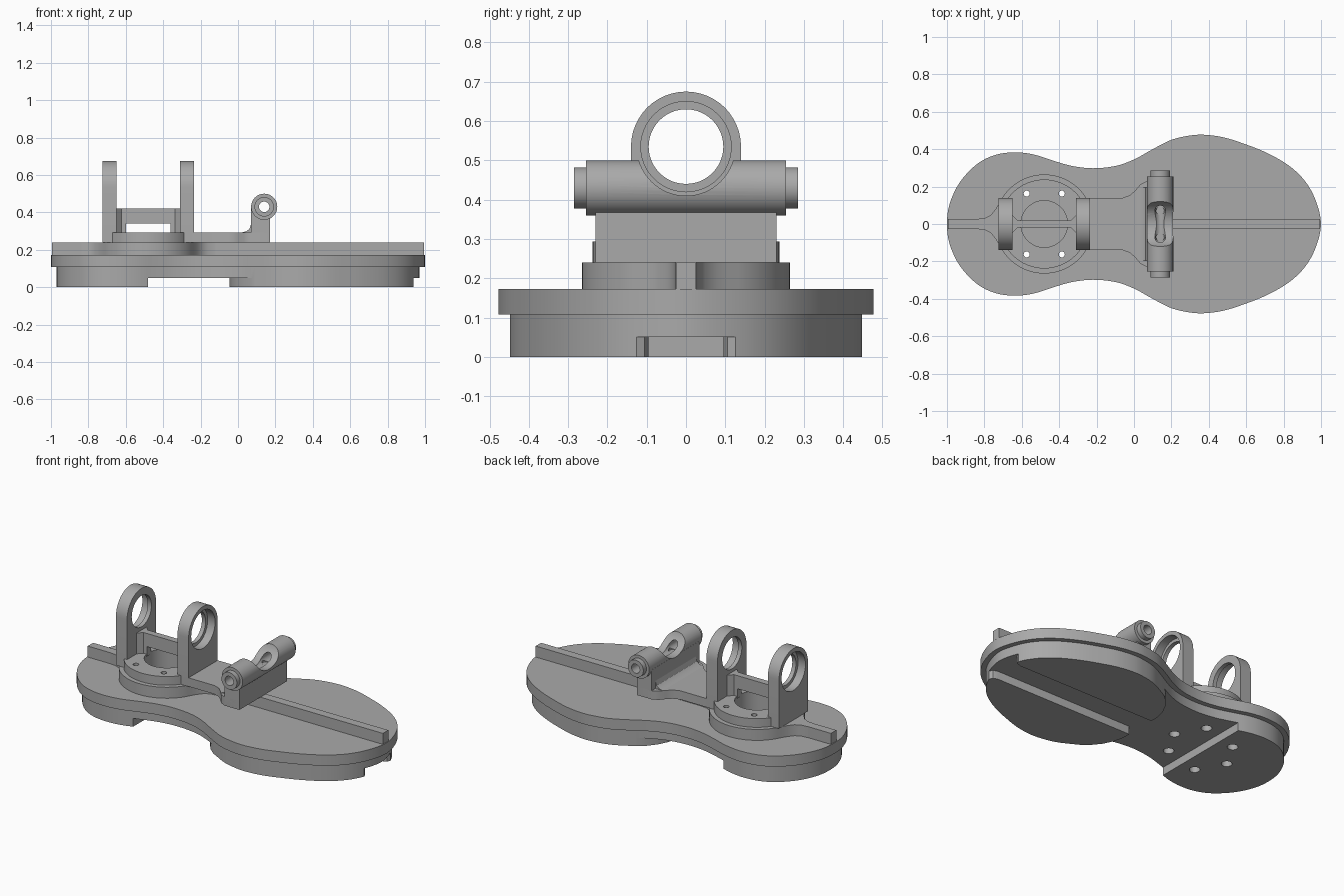
import bpy, bmesh, math
from mathutils import Vector

if "Cube" in bpy.data.objects:
    bpy.data.objects.remove(bpy.data.objects["Cube"])

grey = bpy.data.materials.new("grey")
grey.diffuse_color = (0.40, 0.40, 0.40, 1)
grey.use_nodes = True
grey.node_tree.nodes["Principled BSDF"].inputs["Base Color"].default_value = grey.diffuse_color


def prism(name, pts, a, b, axis='z'):
    """Extrude a 2D profile from a to b: z uses (x, y), x uses (y, z), y uses (x, z)."""
    place = {'z': lambda p, q, h: (p, q, h),
             'x': lambda p, q, h: (h, p, q),
             'y': lambda p, q, h: (p, h, q)}[axis]
    bm = bmesh.new()
    lo = [bm.verts.new(place(p, q, a)) for p, q in pts]
    hi = [bm.verts.new(place(p, q, b)) for p, q in pts]
    bm.faces.new(lo)
    bm.faces.new(hi)
    for i in range(len(pts)):
        j = (i + 1) % len(pts)
        bm.faces.new((lo[i], lo[j], hi[j], hi[i]))
    bmesh.ops.recalc_face_normals(bm, faces=bm.faces)
    me = bpy.data.meshes.new(name)
    bm.to_mesh(me)
    bm.free()
    ob = bpy.data.objects.new(name, me)
    bpy.context.collection.objects.link(ob)
    me.materials.append(grey)
    return ob


def circle(cx, cy, r, n=48):
    return [(cx + r * math.cos(2 * math.pi * i / n), cy + r * math.sin(2 * math.pi * i / n))
            for i in range(n)]


def rect(x0, x1, y0, y1):
    return [(x0, y0), (x1, y0), (x1, y1), (x0, y1)]


def combine(ob, others, op='DIFFERENCE'):
    """Apply booleans and remove the helper objects."""
    bpy.context.view_layer.objects.active = ob
    for o in others:
        m = ob.modifiers.new("cut", 'BOOLEAN')
        m.operation, m.solver, m.object = op, 'EXACT', o
        bpy.ops.object.modifier_apply(modifier=m.name)
        bpy.data.objects.remove(o)
    return ob


def mirrored(half):
    """Close a half outline (y >= 0) with its mirror image."""
    return half + [(x, -y) for x, y in reversed(half) if y > 1e-4]


def spline(pts, steps=4):
    """Smooth curve through the outline points, mirrored at both ends."""
    p = [Vector(q) for q in pts]
    p = [Vector((p[1].x, -p[1].y))] + p + [Vector((p[-2].x, -p[-2].y))]
    out = []
    for i in range(1, len(p) - 2):
        a, b, c, d = p[i - 1:i + 3]
        for s in range(steps):
            t = s / steps
            out.append(0.5 * (2 * b + (c - a) * t + (2 * a - 5 * b + 4 * c - d) * t * t
                              + (3 * b - a - 3 * c + d) * t ** 3))
    return out + [p[-2]]


def inset(pts, d):
    out = []
    for i, p in enumerate(pts):
        t = (pts[(i + 1) % len(pts)] - pts[i - 1]).normalized()
        out.append(p + Vector((t.y, -t.x)) * d)
    return out


# Sole outline
half = [(-1, 0), (-.985, .11), (-.93, .225), (-.84, .32), (-.74, .37), (-.63, .383), (-.53, .37),
        (-.43, .338), (-.33, .31), (-.22, .298), (-.1, .31), (0, .345), (.1, .40), (.2, .45),
        (.3, .473), (.38, .477), (.48, .463), (.58, .432), (.7, .385), (.82, .318), (.91, .235),
        (.97, .13), (1, 0)]
outline = [Vector(q) for q in mirrored([tuple(v) for v in spline(half)])]
PX = -0.48  # centre of the pivot
bolts = [(PX + .188 * math.cos(k * math.pi / 3), .188 * math.sin(k * math.pi / 3)) for k in range(6)]


def bolt_cutters(r, a, b):
    return [prism("bolt_cutter", circle(x, y, r, 20), a, b) for x, y in bolts]


upper = prism("upper_sole", [tuple(v) for v in outline], .108, .173)
combine(upper, bolt_cutters(.016, .05, .25))

# Tread layer: raised heel and two forefoot pads split by a channel
tread = prism("tread", [tuple(v) for v in inset(outline, .03)], 0, .108)
gap = [(-.48, .6), (.13, .6), (.1, .372), (.04, .32), (0, .27), (-.03, .21), (-.045, .15),
       (-.045, .095), (.9, .095), (.93, .105), (.945, .14), (1.1, .14)]
combine(tread, [prism("channel_cutter", mirrored(gap), -.1, .05)] + bolt_cutters(.03, -.1, .2))

# Centre rib on both sides of the pivot
for name, x0, x1 in (("heel_rib", -.995, -.70), ("toe_rib", -.26, .995)):
    prism(name, rect(x0, x1, -.026, .026), .173, .24)

# Round pivot pad, flared into the rib
pad_half = [(-.84, 0), (-.84, .027), (-.80, .031), (-.765, .048), (-.74, .08)]
pad_half += [(PX + .265 * math.cos(a), .265 * math.sin(a))
             for a in (math.radians(156 - 6 * i) for i in range(23))]
pad_half += [(-.22, .08), (-.195, .048), (-.16, .031), (-.12, .027), (-.12, 0)]
pad = prism("pivot_pad", mirrored(pad_half), .173, .24)
combine(pad, [prism("bore_cutter", circle(PX, 0, .125), .1, .3)] + bolt_cutters(.016, .1, .3))

# Bracket base: flange with a neck that widens toward the barrel
flange = prism("flange", circle(PX, 0, .238, 64), .24, .293)
neck = [(-.34, 0), (-.34, .14), (-.06, .14), (-.02, .155), (.01, .183), (.035, .213), (.07, .23),
        (.17, .23), (.17, 0)]
combine(flange, [prism("neck", mirrored(neck), .24, .293)], 'UNION')
combine(flange, [prism("bore_cutter", circle(PX, 0, .125), .1, .4)] + bolt_cutters(.016, .1, .4))

# Two ears with a stepped ring bore
EZ = .535
for name, x0, x1, out in (("heel_ear", -.725, -.65, -1), ("toe_ear", -.31, -.235, 1)):
    prof = [(-.14, .24), (.14, .24)] + [(.14 * math.cos(math.pi * i / 24),
                                        EZ + .14 * math.sin(math.pi * i / 24)) for i in range(25)]
    ear = prism(name, prof, x0, x1, 'x')
    c0, c1 = (x0 - .1, x0 + .05) if out < 0 else (x1 - .05, x1 + .1)
    combine(ear, [prism("ear_bore", circle(0, EZ, .095), -1, 0, 'x'),
                  prism("ear_counterbore", circle(0, EZ, .115), c0, c1, 'x')])

# Tie bar arching between the ears
arch = [(-.655, .28), (-.60, .28), (-.60, .34), (-.36, .34), (-.36, .28), (-.305, .28),
        (-.305, .42), (-.655, .42)]
prism("tie_bar", arch, -.02, .02, 'y')
for sx, ex in ((1, -.652), (-1, -.308)):
    prism("ear_fillet", [(ex, -.05), (ex + sx * .03, -.02), (ex + sx * .03, .02), (ex, .05)], .28, .42)

# Barrel block with a fillet to the neck
BX, BZ = .14, .43
block = prism("barrel_block", rect(.07, .17, .24, .42)[:4], -.23, .23, 'y')
prism("block_fillet", [(.08, .28), (.02, .293), (.045, .299), (.062, .313), (.07, .34), (.08, .34)],
      -.195, .195, 'y')
barrel = prism("barrel", circle(BX, BZ, .07), -.255, .255, 'y')
combine(barrel, [prism("collar", circle(BX, BZ, .052), -.285, .285, 'y'), block], 'UNION')
cutters = [prism("barrel_bore", circle(BX, BZ, .028, 32), -.4, .4, 'y'),
           prism("saddle_cutter", circle(0, EZ, .125, 64), -.1, .4, 'x')]
# Two small drillings in the saddle
cutters += [prism("drill", circle(BX, s * .07, .022, 20), .40, .6) for s in (-1, 1)]
combine(barrel, cutters)

for ob in bpy.data.objects:
    ob.select_set(True)
bpy.context.view_layer.objects.active = barrel
bpy.ops.object.shade_smooth_by_angle(angle=math.radians(30))
